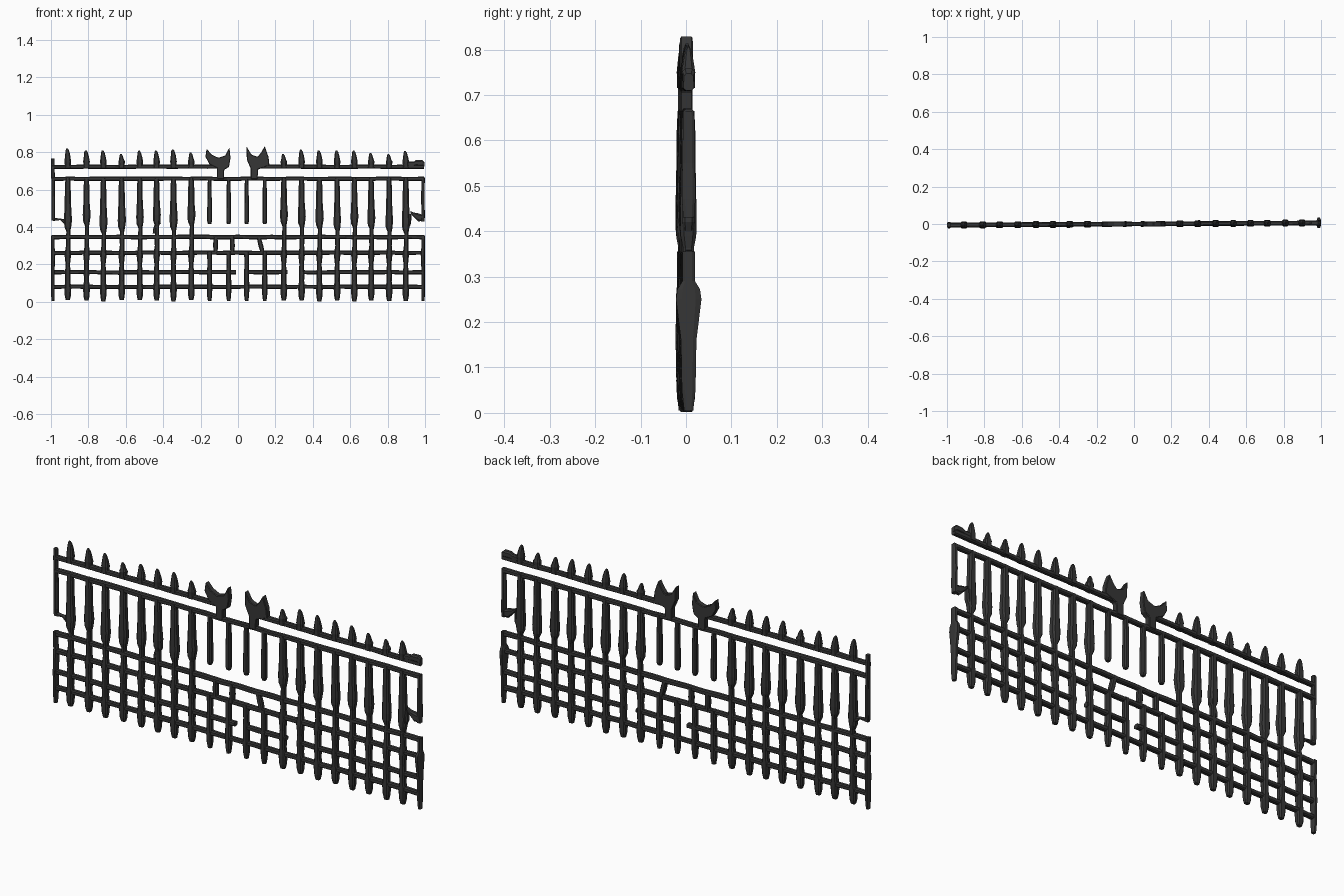
import bpy, bmesh, math, random

random.seed(4)

iron = bpy.data.materials.new("dark_iron")
iron.diffuse_color = (0.037, 0.037, 0.037, 1)


def lean(x):
    """The fence runs very slightly askew in y."""
    return 0.006 * x


def finish(bm, name):
    bmesh.ops.recalc_face_normals(bm, faces=bm.faces)
    me = bpy.data.meshes.new(name)
    bm.to_mesh(me)
    bm.free()
    me.materials.append(iron)
    ob = bpy.data.objects.new(name, me)
    bpy.context.collection.objects.link(ob)
    return ob


# Chamfered cross-section (unit half width / half depth)
SECTION = [(1, .55), (.6, 1), (-.6, 1), (-1, .55), (-1, -.55), (-.6, -1), (.6, -1), (1, -.55)]


def loft(name, stations, axis='z'):
    """Stations are (along, across, half_width, half_depth)."""
    bm = bmesh.new()
    rings = []
    for t, c, hw, hd in stations:
        ring = []
        for u, v in SECTION:
            a = c + u * hw
            x, z = (a, t) if axis == 'z' else (t, a)
            ring.append(bm.verts.new((x, lean(x) + v * hd, z)))
        rings.append(ring)
    for r, s in zip(rings, rings[1:]):
        for i in range(8):
            j = (i + 1) % 8
            bm.faces.new((r[i], r[j], s[j], s[i]))
    bm.faces.new(rings[0])
    bm.faces.new(rings[-1])
    return finish(bm, name)


def rail(name, x0, x1, z, h=.011, d=.012):
    n = max(2, round((x1 - x0) / .09))
    st = []
    for i in range(n + 1):
        st.append((x0 + (x1 - x0) * i / n, z + random.uniform(-.0015, .0015),
                   h * random.uniform(.92, 1.1), d * random.uniform(.92, 1.1)))
    return loft(name, st, 'x')


# Rails
rail("top_rail_left", -.995, -.07, .722)
rail("top_rail_right", .07, .995, .722)
rail("upper_rail", -.995, .995, .658)
rail("middle_rail", -.995, .995, .346)
rail("lower_rail", -.995, .995, .262)
rail("broken_rail_left", -.995, -.012, .158)
rail("broken_rail_centre", .05, .265, .158)
rail("broken_rail_right", .325, .995, .158)
rail("bottom_rail", -.995, .995, .08)

OUTER_L = [-.91, -.81, -.72, -.622, -.525, -.435, -.345, -.25]
OUTER_R = [.245, .34, .435, .53, .622, .712, .808, .897]
CENTRE = [-.152, -.05, .046, .143]

# Upper bars: swell near z 0.45, thin out just above the middle rail
for x in OUTER_L + OUTER_R:
    b = .45 + random.uniform(-.03, .02)
    k = random.uniform(.92, 1.08)
    loft("upper_bar", [(.665, x, .012, .013), (.62, x, .015 * k, .015), (.53, x, .0165 * k, .016),
                       (b, x + .001, .021 * k, .018), (b - .035, x, .018, .017),
                       (b - .06, x + .003, .0105, .012), (.34, x + .002, .012, .012)])

# Short hanging bars in the middle, cut off above the gap
for x in CENTRE:
    loft("hanging_bar", [(.665, x, .009, .012), (.6, x, .011, .013), (.5, x, .0125, .014),
                         (.43, x, .0125, .014), (.415, x, .009, .009)])

# Lower bars, waisted between rails, tapered feet
for x in OUTER_L + OUTER_R:
    loft("lower_bar", [(.35, x + .002, .013, .013), (.3, x + .002, .012, .013),
                       (.25, x, .0175, .017), (.2, x, .012, .015), (.155, x, .015, .016),
                       (.11, x, .014, .015), (.07, x, .0185, .016), (.03, x, .016, .014),
                       (random.uniform(.002, .01), x, .011, .009)])
for x in CENTRE:
    loft("lower_centre_bar", [(.27, x, .013, .014), (.2, x, .012, .014), (.07, x, .015, .015),
                              (.03, x, .013, .013), (.004, x, .009, .009)])
for x in (-.12, -.03, .122):
    s = .012 if x > 0 else 0
    loft("short_strut", [(.35, x - s, .011, .012), (.3, x, .013, .013), (.255, x + s, .010, .012)])

# Spear points
TIPS_L = [.82, .81, .81, .79, .808, .808, .815, .798]
TIPS_R = [.79, .813, .81, .81, .808, .795, .79, .806]
for x, t in zip(OUTER_L + OUTER_R, TIPS_L + TIPS_R):
    loft("spear_point", [(.715, x, .019, .014), (.735, x, .016, .014), (.75, x, .018, .015),
                         (t - .03, x - .001, .013, .011), (t - .01, x - .003, .009, .007),
                         (t, x - .004, .004, .003)])


# Horned finials beside the gap, with necks
def plate(name, outline, half):
    bm = bmesh.new()
    f = bm.faces.new([bm.verts.new((x, lean(x) - half, z)) for x, z in outline])
    ext = bmesh.ops.extrude_face_region(bm, geom=[f])
    for v in ext['geom']:
        if isinstance(v, bmesh.types.BMVert):
            v.co.y += 2 * half
    ob = finish(bm, name)
    m = ob.modifiers.new("soft_edges", 'BEVEL')
    m.width = .003
    m.segments = 1
    return ob


plate("horned_finial_left", [(-.168, .818), (-.14, .787), (-.105, .77), (-.068, .782), (-.046, .825),
                             (-.04, .77), (-.048, .722), (-.074, .705), (-.074, .655), (-.112, .655),
                             (-.112, .715), (-.152, .735), (-.174, .775)], .014)
plate("horned_finial_right", [(.046, .83), (.072, .787), (.105, .775), (.125, .8), (.143, .832),
                              (.163, .775), (.168, .73), (.108, .708), (.104, .655), (.068, .655),
                              (.068, .712), (.047, .76)], .014)

# End posts with open gap, plus the curled hooks
loft("end_post_left_upper", [(.765, -.990, .009, .010), (.72, -.99, .010, .012), (.6, -.988, .009, .012),
                             (.47, -.988, .010, .013), (.435, -.988, .009, .011)])
loft("end_post_right_upper", [(.665, .99, .009, .012), (.55, .988, .009, .014),
                              (.47, .99, .009, .015), (.43, .988, .010, .012)])
for s, n in ((-1, "left"), (1, "right")):
    flare = .028 if s > 0 else .016
    loft("end_post_%s_lower" % n, [(.355, s * .99, .010, .014), (.29, s * .99, .009, .014),
                                   (.272, s * .988, .011, flare - .003), (.25, s * .988, .011, flare),
                                   (.16, s * .99, .009, .017), (.05, s * .99, .009, .015),
                                   (.005, s * .99, .008, .010)])
loft("hook_left", [(-.99, .441, .009, .011), (-.95, .441, .004, .009), (-.93, .43, .012, .012),
                   (-.90, .415, .018, .014)], 'x')
loft("hook_right", [(.99, .448, .016, .012), (.962, .452, .022, .012), (.94, .465, .012, .011),
                    (.922, .48, .006, .008)], 'x')
loft("end_cap_right", [(.885, .735, .014, .013), (.94, .737, .012, .012), (.95, .742, .015, .013),
                       (.985, .742, .016, .014), (.997, .735, .012, .010)], 'x')

# Small barbs on two bars
loft("barb_left", [(.46, -.43, .016, .014), (.42, -.428, .015, .013), (.39, -.444, .010, .010),
                   (.365, -.45, .006, .008)])
loft("barb_right", [(.47, .915, .012, .012), (.42, .91, .016, .014), (.39, .902, .010, .010)])
